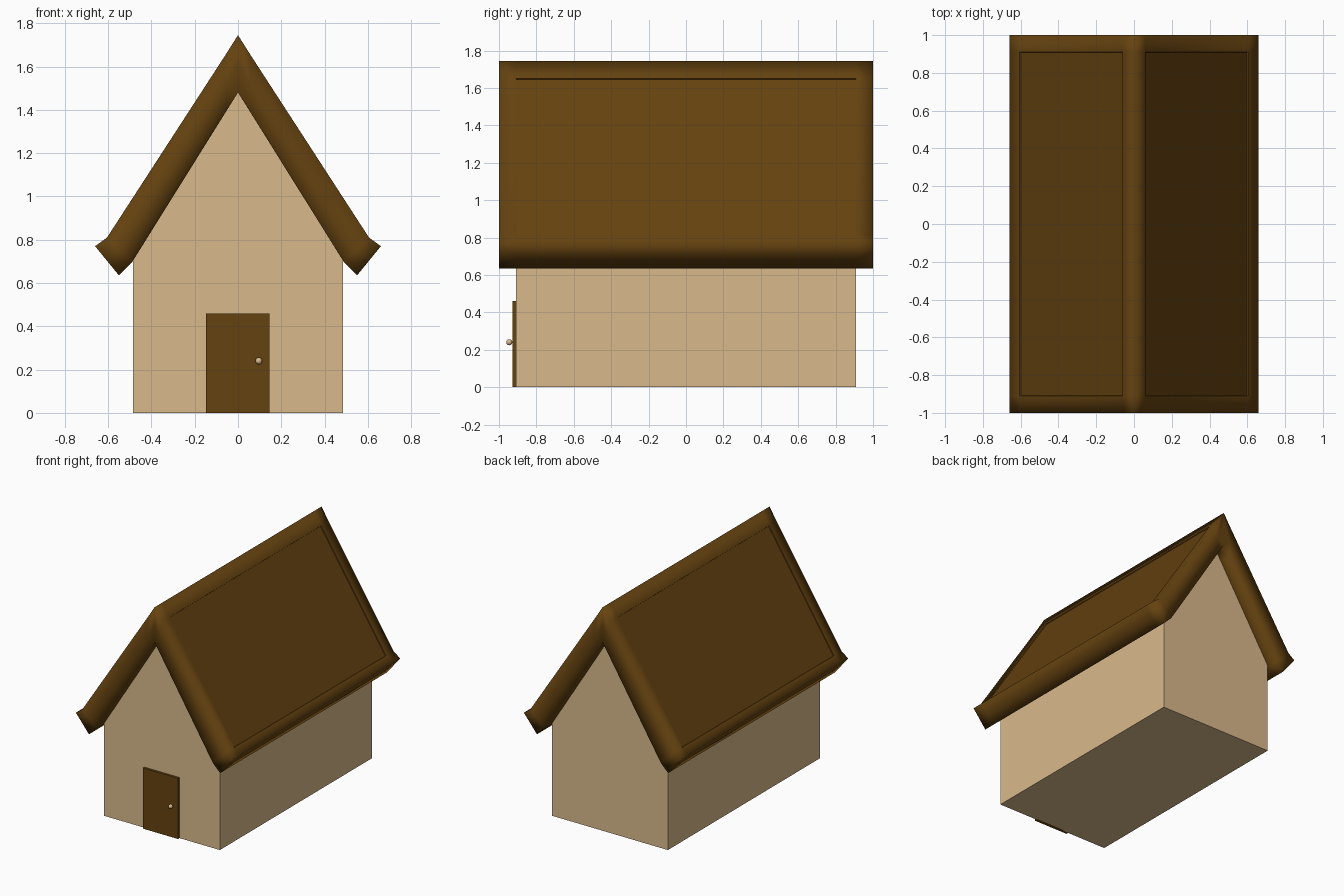
import bpy
import bmesh
from mathutils import Vector

cube = bpy.data.objects.get("Cube")
if cube:
    bpy.data.objects.remove(cube, do_unlink=True)


def material(name, rgb):
    mat = bpy.data.materials.new(name)
    mat.use_nodes = True
    mat.diffuse_color = (*rgb, 1)
    mat.node_tree.nodes["Principled BSDF"].inputs["Base Color"].default_value = (*rgb, 1)
    return mat


def add_object(name, bm, mat):
    bmesh.ops.recalc_face_normals(bm, faces=bm.faces)
    mesh = bpy.data.meshes.new(name)
    bm.to_mesh(mesh)
    bm.free()
    mesh.materials.append(mat)
    obj = bpy.data.objects.new(name, mesh)
    bpy.context.collection.objects.link(obj)
    return obj


def add_prism(name, outline, y0, y1, mat):
    """Extrude an (x, z) outline along y."""
    bm = bmesh.new()
    face = bm.faces.new([bm.verts.new((x, y0, z)) for x, z in outline])
    new = bmesh.ops.extrude_face_region(bm, geom=[face])["geom"]
    verts = [v for v in new if isinstance(v, bmesh.types.BMVert)]
    bmesh.ops.translate(bm, verts=verts, vec=(0, y1 - y0, 0))
    return add_object(name, bm, mat)


plaster = material("tan plaster", (0.70, 0.49, 0.26))
wood = material("dark brown wood", (0.13, 0.055, 0.005))

# House body with gable ends, tucked slightly into the roof
HALF_WIDTH, HALF_DEPTH = 0.485, 0.91
add_prism("walls", [(-HALF_WIDTH, 0), (HALF_WIDTH, 0), (HALF_WIDTH, 0.71),
                    (0, 1.49), (-HALF_WIDTH, 0.71)], -HALF_DEPTH, HALF_DEPTH, plaster)

# Roof: ridge to flared eave, with rounded-looking rim and recessed panels
outer = [Vector(p) for p in ((0, 1.745), (0.06, 1.65), (0.605, 0.81), (0.66, 0.77))]
inner = [Vector(p) for p in ((0, 1.48), (0.05, 1.40), (0.49, 0.695), (0.55, 0.635))]
middle = [(a + b) / 2 for a, b in zip(outer, inner)]
rows = [-1, -HALF_DEPTH, HALF_DEPTH, 1]
bm = bmesh.new()


def quad(*corners):
    return bm.faces.new([bm.verts.new((p.x * side, y, p.y)) for p, y in corners])


for side in (-1, 1):
    for line in (outer, inner):
        for a, b in zip(line, line[1:]):
            for y0, y1 in zip(rows, rows[1:]):
                quad((a, y0), (b, y0), (b, y1), (a, y1))
    for line in (outer, inner):
        # Gable fascia strips
        for i in range(len(line) - 1):
            for y in (-1, 1):
                quad((line[i], y), (line[i + 1], y), (middle[i + 1], y), (middle[i], y))
        # Eave end strips
        for y0, y1 in zip(rows, rows[1:]):
            quad((line[-1], y0), (middle[-1], y0), (middle[-1], y1), (line[-1], y1))

bmesh.ops.remove_doubles(bm, verts=bm.verts, dist=0.0005)
bmesh.ops.recalc_face_normals(bm, faces=bm.faces)
panels = [f for f in bm.faces if f.normal.z > 0.3 and f.calc_area() > 1]
bmesh.ops.inset_individual(bm, faces=panels, thickness=0.002, depth=-0.006)
for face in bm.faces:
    face.smooth = True
for panel in panels:
    for vert in panel.verts:
        for edge in vert.link_edges:
            edge.smooth = False
            for face in edge.link_faces:
                if face not in panels:
                    for rim_edge in face.edges:
                        rim_edge.smooth = False
add_object("roof", bm, wood)

# Front door
add_prism("front_door", [(-0.148, 0), (0.146, 0), (0.146, 0.46), (-0.148, 0.46)],
          -0.928, -0.9, wood)

# Door knob on a short stem
bpy.ops.mesh.primitive_uv_sphere_add(segments=16, ring_count=10, radius=0.016,
                                     location=(0.096, -0.945, 0.24))
knob = bpy.context.object
knob.name = "door_knob"
knob.data.materials.append(plaster)
bpy.ops.object.shade_smooth()
add_prism("knob_stem", [(0.091, 0.235), (0.101, 0.235), (0.101, 0.245), (0.091, 0.245)],
          -0.94, -0.92, plaster)
